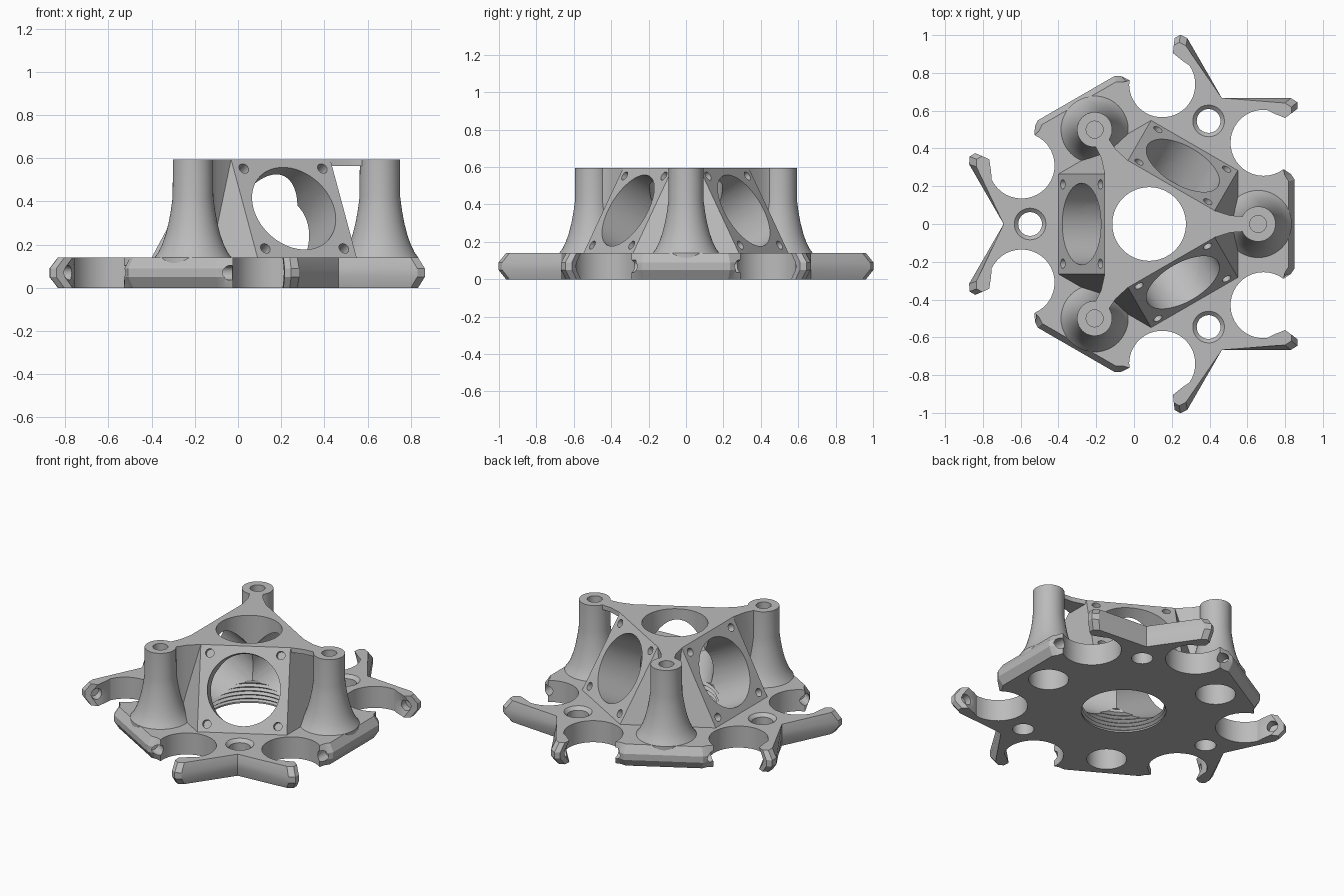
import bpy, bmesh
from math import sin, cos, pi, radians, atan2
from mathutils import Matrix, Vector

cube = bpy.data.objects.get("Cube")
if cube:
    bpy.data.objects.remove(cube)

grey = bpy.data.materials.new("plain grey")
grey.use_nodes = True
grey.diffuse_color = (0.5, 0.5, 0.5, 1)
grey.node_tree.nodes["Principled BSDF"].inputs["Base Color"].default_value = (0.5, 0.5, 0.5, 1)

TOP, PLATE = 0.595, 0.14
CENTRE = Matrix.Translation((0.08, 0, 0))
scene = bpy.context.scene
cutters = bpy.data.collections.new("cutters")
scene.collection.children.link(cutters)
parts = []


def turn(degrees):
    return CENTRE @ Matrix.Rotation(radians(degrees), 4, 'Z')


def loft(name, rings, matrix=CENTRE, cutter=False):
    """Skin equal-length rings of points and cap both ends."""
    bm = bmesh.new()
    loops = [[bm.verts.new(matrix @ Vector(p)) for p in ring] for ring in rings]
    n = len(loops[0])
    for a, b in zip(loops, loops[1:]):
        for i in range(n):
            j = (i + 1) % n
            bm.faces.new((a[i], a[j], b[j], b[i]))
    bm.faces.new(loops[0][::-1])
    bm.faces.new(loops[-1])
    bmesh.ops.recalc_face_normals(bm, faces=bm.faces)
    mesh = bpy.data.meshes.new(name)
    bm.to_mesh(mesh)
    bm.free()
    mesh.materials.append(grey)
    obj = bpy.data.objects.new(name, mesh)
    if cutter:
        obj.hide_render = True
        cutters.objects.link(obj)
    else:
        scene.collection.objects.link(obj)
        parts.append(obj)
    return obj


def lathe(name, profile, matrix, cutter=False, sides=48):
    rings = [[(r * cos(2 * pi * i / sides), r * sin(2 * pi * i / sides), z)
              for i in range(sides)] for r, z in profile]
    return loft(name, rings, matrix, cutter)


# Base plate outline: half a sector as (x, y, is_outer_tip)
half = [(0.77, 0.235, 1), (0.75, 0.265, 1)]
for i in range(25):
    a = radians(-53 - 222 * i / 24)
    half.append((0.606 + 0.175 * cos(a), 0.43 + 0.175 * sin(a), 0))
half += [(0.66, 0.585, 0), (0.75, 0.585, 1), (0.785, 0.61, 1),
         (0.785, 0.645, 1), (0.75, 0.667, 1)]
sector = [(x, -y, t) for x, y, t in reversed(half)] + half + [(0.385, 0.667, 0)]


def outline(z, shrink):
    ring = []
    for k in range(3):
        spin = Matrix.Rotation(k * 2 * pi / 3, 3, 'Z')
        for x, y, tip in sector:
            s = shrink if tip else 1
            ring.append(spin @ Vector((x * s, y * s, z)))
    return ring


loft("base_plate", [outline(0, 0.96), outline(0.05, 1),
                    outline(0.09, 1), outline(PLATE, 0.96)])


# Fan housing: three sloping square panels joined into one block
def housing_ring(z):
    d = 0.48 - 0.245 * (z - PLATE) / (TOP - PLATE)
    return [Matrix.Rotation(radians(a), 3, 'Z') @ Vector((d, s * 0.265, z))
            for a in (60, 180, 300) for s in (-1, 1)]


loft("fan_housing", [housing_ring(0.12), housing_ring(TOP)])

# Flared columns and the spokes tying them to the housing
flare = [(0.178, 0.1), (0.178, 0.14), (0.16, 0.165), (0.143, 0.2), (0.127, 0.245),
         (0.113, 0.3), (0.102, 0.36), (0.094, 0.42), (0.093, TOP)]
neck = [(0.3, 0.085), (0.347, 0.071), (0.43, 0.045), (0.5, 0.04), (0.56, 0.055)]
neck = [(x, -y) for x, y in neck] + neck[::-1]
for k, name in enumerate(("left", "back", "front")):
    m = turn(120 * k)
    stand = m @ Matrix.Translation((0.577, 0, 0))
    lathe(name + "_column", flare, stand)
    low = 0.565 if k == 0 else 0.12
    loft(name + "_spoke", [[(x, y, z) for x, y in neck] for z in (low, TOP)], m)
    # Column cavity and top screw hole
    lathe("cavity", [(0.118, -0.1), (0.118, 0.14), (0.07, 0.3)], stand, True)
    lathe("top_hole", [(0.045, 0.45), (0.045, 0.7)], stand, True, 24)
    # Sideways bolt holes between each tab and arm tip
    for s in (-1, 1):
        bolt = m @ Matrix.Translation((0.72, s * 0.415, 0.07)) @ Matrix.Rotation(pi / 2, 4, 'X')
        lathe("bolt_hole", [(0.034, -0.215), (0.034, 0.215)], bolt, True, 20)
    # Chamfered hole at the root of the arms
    opposite = turn(60 + 120 * k)
    lathe("arm_hole", [(0.063, -0.1), (0.063, 0.12), (0.085, 0.141), (0.085, 0.16)],
          opposite @ Matrix.Translation((0.63, 0, 0)), True, 32)
    # Fan bore and its four corner screw holes
    panel = (opposite @ Matrix.Translation((0.3575, 0, (PLATE + TOP) / 2))
             @ Matrix.Rotation(atan2(0.455, 0.245), 4, 'Y'))
    lathe("fan_bore", [(0.216, -0.42), (0.216, 0.04)], panel, True, 64)
    for sx in (-1, 1):
        for sy in (-1, 1):
            lathe("panel_screw", [(0.025, -0.08), (0.025, 0.04)],
                  panel @ Matrix.Translation((sx * 0.21, sy * 0.21, 0)), True, 20)

# Central opening with a threaded lower end
lathe("centre_hole", [(0.195, 0.05), (0.195, 0.7)], CENTRE, True, 64)
thread = [(0.25, -0.1), (0.25, 0.01)]
for i in range(5):
    z = 0.02 + i * 0.025
    thread += [(0.262, z), (0.245, z + 0.0125)]
lathe("thread", thread + [(0.245, 0.15)], CENTRE, True, 64)

# Cut every part, then drop the cutters
for obj in parts:
    mod = obj.modifiers.new("cut", 'BOOLEAN')
    mod.operation = 'DIFFERENCE'
    mod.solver = 'EXACT'
    mod.operand_type = 'COLLECTION'
    mod.collection = cutters
bpy.context.view_layer.update()
graph = bpy.context.evaluated_depsgraph_get()
meshes = [bpy.data.meshes.new_from_object(o.evaluated_get(graph)) for o in parts]
for obj, mesh in zip(parts, meshes):
    obj.modifiers.clear()
    obj.data = mesh
for obj in list(cutters.objects):
    bpy.data.objects.remove(obj)
bpy.data.collections.remove(cutters)

# Smooth round surfaces, keep edges crisp
bpy.ops.object.select_all(action='DESELECT')
for obj in parts:
    obj.select_set(True)
bpy.context.view_layer.objects.active = parts[0]
bpy.ops.object.shade_smooth_by_angle(angle=radians(25))
